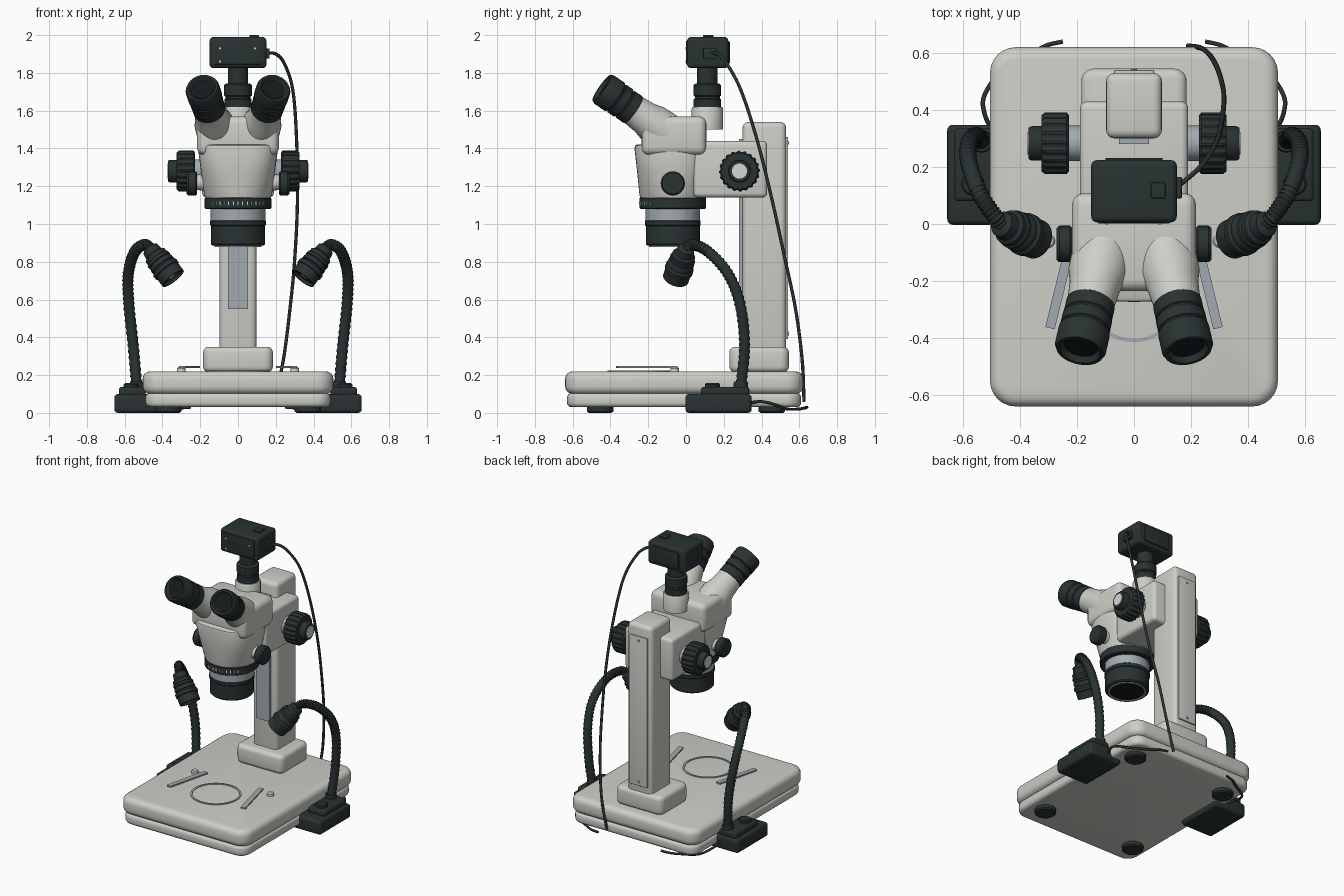
import bpy, bmesh, math
from mathutils import Vector, Matrix

if "Cube" in bpy.data.objects:
    bpy.data.objects.remove(bpy.data.objects["Cube"])


def material(name, col):
    m = bpy.data.materials.new(name)
    m.diffuse_color = (*col, 1)
    m.use_nodes = True
    m.node_tree.nodes["Principled BSDF"].inputs["Base Color"].default_value = m.diffuse_color
    return m


WHITE = material("warm_white_paint", (0.62, 0.62, 0.58))
DARK = material("dark_rubber", (0.022, 0.032, 0.032))
STEEL = material("brushed_steel", (0.36, 0.41, 0.44))
SILVER = material("pale_silver", (0.66, 0.68, 0.68))
GLASS = material("black_glass", (0.008, 0.010, 0.011))


def finish(name, bm, mat, angle=35):
    bmesh.ops.recalc_face_normals(bm, faces=bm.faces)
    me = bpy.data.meshes.new(name)
    bm.to_mesh(me)
    bm.free()
    me.materials.append(mat)
    me.shade_smooth()
    me.set_sharp_from_angle(angle=math.radians(angle))
    ob = bpy.data.objects.new(name, me)
    bpy.context.collection.objects.link(ob)
    return ob


def box(name, mat, x, y, z, edge=0.0, corner=None, rot=0.0):
    """Box from (min, max) ranges; upright edges use corner, the rest use edge."""
    bm = bmesh.new()
    bmesh.ops.create_cube(bm, size=1)
    size = Vector((x[1] - x[0], y[1] - y[0], z[1] - z[0]))
    bmesh.ops.scale(bm, vec=size, verts=bm.verts)
    if corner:
        up = [e for e in bm.edges if abs(e.verts[0].co.z - e.verts[1].co.z) > 1e-4]
        bmesh.ops.bevel(bm, geom=up, offset=corner, segments=6, profile=0.5, affect='EDGES')
    if edge:
        es = [e for e in bm.edges if not corner or abs(e.verts[0].co.z - e.verts[1].co.z) < 1e-4]
        bmesh.ops.bevel(bm, geom=es, offset=edge, segments=4, profile=0.5, affect='EDGES')
    mid = Vector((sum(x) / 2, sum(y) / 2, sum(z) / 2))
    bm.transform(Matrix.Translation(mid) @ Matrix.Rotation(rot, 4, 'Z'))
    return finish(name, bm, mat)


def skin(bm, rings):
    for a, b in zip(rings, rings[1:]):
        n = len(a)
        for i in range(n):
            bm.faces.new((a[i], a[(i + 1) % n], b[(i + 1) % n], b[i]))
    bm.faces.new(rings[0])
    bm.faces.new(rings[-1])


def lathe(name, mat, prof, origin, axis=(0, 0, 1), segs=40, grip=0.0):
    """Turned part from (radius, height) pairs; grip notches the rim."""
    bm = bmesh.new()
    rings = []
    for r, h in prof:
        ring = []
        for i in range(segs):
            a = math.tau * i / segs
            k = r * (1 - grip if i % 4 > 1 else 1)
            ring.append(bm.verts.new((k * math.cos(a), k * math.sin(a), h)))
        rings.append(ring)
    skin(bm, rings)
    q = Vector(axis).to_track_quat('Z', 'Y').to_matrix().to_4x4()
    bm.transform(Matrix.Translation(Vector(origin)) @ q)
    return finish(name, bm, mat)


def smooth_path(pts, steps):
    """Catmull-Rom samples through the points."""
    p = [Vector(v) for v in pts]
    p = [2 * p[0] - p[1]] + p + [2 * p[-1] - p[-2]]
    out = []
    for a, b, c, d in zip(p, p[1:], p[2:], p[3:]):
        for i in range(steps):
            t = i / steps
            out.append(0.5 * (2 * b + (c - a) * t + (2 * a - 5 * b + 4 * c - d) * t * t
                              + (3 * b - a - 3 * c + d) * t ** 3))
    return out + [p[-2]]


def hose(name, mat, pts, radius, steps=8, sides=10, rib=1.0):
    path = smooth_path(pts, steps)
    bm = bmesh.new()
    rings = []
    side = Vector((0.3, 1, 0.2))
    for i, c in enumerate(path):
        t = (path[min(i + 1, len(path) - 1)] - path[max(i - 1, 0)]).normalized()
        side = (side - t * side.dot(t)).normalized()
        other = t.cross(side)
        r = radius * (rib if i % 2 else 1)
        rings.append([bm.verts.new(c + r * (math.cos(a) * side + math.sin(a) * other))
                      for a in (math.tau * k / sides for k in range(sides))])
    skin(bm, rings)
    return finish(name, bm, mat, 50)


# Base slab in two layers, with feet
box("base_lower", WHITE, (-.49, .49), (-.63, .61), (.03, .105), .025, .08)
box("base_upper", WHITE, (-.505, .505), (-.64, .62), (.10, .22), .04, .09)
for x in (-.37, .37):
    for y in (-.455, .455):
        lathe("foot", DARK, [(.06, 0), (.07, .008), (.07, .035)], (x, y, 0))

# Stage ring, clips and screws
bm = bmesh.new()
prof = [(.152, .215), (.152, .225), (.165, .225), (.165, .215)]
rows = [[bm.verts.new((r * math.cos(math.tau * i / 64), r * math.sin(math.tau * i / 64) - .25, h))
         for i in range(64)] for r, h in prof]
for a, b in zip(rows, rows[1:]):
    for i in range(64):
        bm.faces.new((a[i], a[(i + 1) % 64], b[(i + 1) % 64], b[i]))
finish("stage_ring", bm, STEEL)
for s in (-1, 1):
    box("stage_clip", STEEL, (s * .256 - .017, s * .256 + .017), (-.37, -.045), (.237, .247), rot=s * .24)
    lathe("clip_screw", SILVER, [(.023, .215), (.023, .235), (.017, .242)], (s * .3, -.06, 0), segs=24)

# Column
box("column_foot", WHITE, (-.185, .185), (.23, .545), (.215, .35), .03, .045)
box("column", WHITE, (-.098, .098), (.30, .53), (.3, 1.54), .03)
box("column_rail", STEEL, (-.053, .053), (.28, .305), (.55, 1.45))
box("column_back_plate", WHITE, (-.07, .07), (.525, .54), (.39, 1.46), .003)
for z in (.42, 1.43):
    lathe("plate_screw", STEEL, [(.01, 0), (.01, .006)], (0, .538, z), (0, 1, 0), 16)

# Focus carriage with coarse, fine and zoom knobs
box("focus_carriage", WHITE, (-.19, .19), (.04, .43), (1.14, 1.44), .025)
for s in (-1, 1):
    ax = (s, 0, 0)
    lathe("focus_shaft", STEEL, [(.062, .18), (.062, .24)], (0, .283, 1.28), ax)
    lathe("coarse_knob", DARK, [(.098, .228), (.108, .236), (.108, .312), (.098, .325)],
          (0, .283, 1.28), ax, 80, .06)
    lathe("fine_knob", DARK, [(.06, .32), (.06, .36), (.055, .37)], (0, .283, 1.28), ax)
    lathe("fine_knob_cap", SILVER, [(.04, .365), (.04, .374)], (0, .283, 1.28), ax)
    lathe("zoom_stub", WHITE, [(.045, .15), (.04, .225)], (0, -.07, 1.22), ax)
    lathe("zoom_knob", DARK, [(.058, .218), (.064, .224), (.064, .262), (.056, .272)],
          (0, -.07, 1.215), ax)

# Optical body: round at the bottom, squarer at the top
bm = bmesh.new()
rings = []
for z, hx, y0, y1, p in ((1.135, .172, -.242, .105, 2), (1.16, .18, -.247, .11, 2.1),
                         (1.27, .195, -.258, .115, 2.6), (1.40, .212, -.273, .115, 3.2),
                         (1.415, .208, -.27, .112, 3.2), (1.422, .195, -.257, .1, 3.2)):
    ring = []
    for i in range(56):
        c, s = math.cos(math.tau * i / 56), math.sin(math.tau * i / 56)
        ring.append(bm.verts.new((hx * math.copysign(abs(c) ** (2 / p), c),
                                  (y0 + y1) / 2 + (y1 - y0) / 2 * math.copysign(abs(s) ** (2 / p), s), z)))
    rings.append(ring)
skin(bm, rings)
finish("optical_body", bm, WHITE)

# Objective stack
C = (0, -.07, 0)
lathe("zoom_scale_ring", DARK, [(.17, 1.08), (.177, 1.085), (.177, 1.135), (.172, 1.14)], C, segs=64)
for k in range(-6, 7):
    a = math.radians(-90 + k * 8)
    x, y = .177 * math.cos(a), -.07 + .177 * math.sin(a)
    box("scale_tick", SILVER, (x - .002, x + .002), (y - .0025, y + .0025), (1.1, 1.12), rot=a)
lathe("objective_collar", STEEL, [(.145, 1.01), (.145, 1.09)], C, segs=64)
lathe("objective", DARK, [(0.01, .91), (.11, .91), (.115, .885), (.135, .885), (.143, .893), (.143, .99),
                          (.148, .995), (.148, 1.015), (.143, 1.02)], C, segs=64)
lathe("objective_lip", STEEL, [(.107, .9), (.112, .879), (.125, .879), (.125, .9)], C, segs=64)
lathe("objective_glass", GLASS, [(.112, .884), (.112, .92)], C, segs=64)

# Viewing head with two angled eyepieces
box("viewing_head", WHITE, (-.217, .217), (-.235, .108), (1.365, 1.57), .04)
for s in (-1, 1):
    d = Vector((s * .04, -.172, .12)).normalized()
    o = Vector((s * .152, -.28, 1.605))
    lathe("eyepiece_tube", WHITE, [(.108, -.25), (.104, -.13), (.09, -.08), (.082, .01)], o, d)
    lathe("eyepiece", DARK, [(.08, -.005), (.086, 0), (.086, .05), (.08, .053), (.08, .06), (.088, .064),
                             (.088, .105), (.082, .108), (.082, .115), (.091, .12), (.091, .19),
                             (.084, .205), (.072, .205), (.06, .185), (.01, .18)], o, d, 48)
    lathe("eyepiece_lens", GLASS, [(.056, .17), (.056, .188)], o, d)

# Camera port and camera
P = (0, .113, 0)
lathe("camera_port", WHITE, [(.083, 1.5), (.083, 1.612), (.078, 1.62)], P)
lathe("camera_adapter", DARK, [(.068, 1.615), (.072, 1.62), (.072, 1.66), (.066, 1.665), (.066, 1.675),
                               (.073, 1.68), (.073, 1.735), (.066, 1.742), (.054, 1.745), (.054, 1.83)], P)
box("camera_body", DARK, (-.15, .15), (.006, .224), (1.825, 1.99), .02)
box("camera_front_panel", DARK, (-.125, .125), (.001, .01), (1.845, 1.97), .003)
box("camera_back_panel", DARK, (-.1, .1), (.22, .232), (1.85, 1.965), .003)
box("camera_button", DARK, (.06, .11), (.09, .145), (1.985, 2.0), .004)
box("camera_socket", DARK, (.145, .168), (.09, .165), (1.875, 1.93), .004)
for x, z in ((-.095, 1.93), (.09, 1.93), (-.095, 1.86)):
    lathe("camera_screw", SILVER, [(.006, 0), (.006, .005)], (x, .003, z), (0, -1, 0), 12)
hose("camera_cable", DARK, [(.15, .13, 1.905), (.20, .17, 1.90), (.245, .215, 1.85), (.29, .29, 1.71),
                            (.31, .375, 1.45), (.315, .455, 1.13), (.30, .525, .81), (.275, .58, .55),
                            (.24, .615, .28), (.19, .625, .06)], .009, 6, 8)

# Pair of gooseneck lamps
for s in (-1, 1):
    def m(*pts):
        return [(s * x, y, z) for x, y, z in pts]
    xs = lambda a, b: tuple(sorted((s * a, s * b)))
    box("lamp_base", DARK, xs(.40, .655), (-.003, .348), (0, .1), .02)
    box("lamp_base_step", DARK, xs(.49, .63), (.08, .335), (.09, .138), .015)
    lathe("lamp_dial", DARK, [(.04, .13), (.04, .15), (.034, .157)], (s * .565, .14, 0), segs=24)
    lathe("gooseneck_socket", DARK, [(.04, .13), (.036, .165)], (s * .535, .29, 0), segs=24)
    hose("gooseneck", DARK, m((.535, .29, .13), (.555, .31, .36), (.578, .285, .58), (.58, .22, .74),
                              (.545, .115, .855), (.49, .03, .89), (.45, -.01, .85)),
         .031, 14, 14, .84)
    d = Vector((s * -.125, -.055, -.16))
    lathe("lamp_head", DARK, [(.03, -.01), (.045, 0), (.05, .035), (.062, .045), (.062, .065), (.068, .07),
                              (.068, .085), (.062, .088), (.07, .1), (.07, .115), (.064, .118), (.076, .13),
                              (.076, .15), (.07, .154), (.07, .205), (.06, .205), (.056, .19), (.01, .185)],
          (s * .465, .0, .868), d, 32)
    lathe("lamp_lens", STEEL, [(.022, .18), (.022, .195)], (s * .465, .0, .868), d, 20)
    hose("lamp_cord", DARK, m((.5, .33, .05), (.525, .39, .06), (.525, .45, .05), (.47, .53, .022),
                              (.37, .59, .02), (.31, .625, .025), (.25, .64, .03)), .008, 6, 8)
